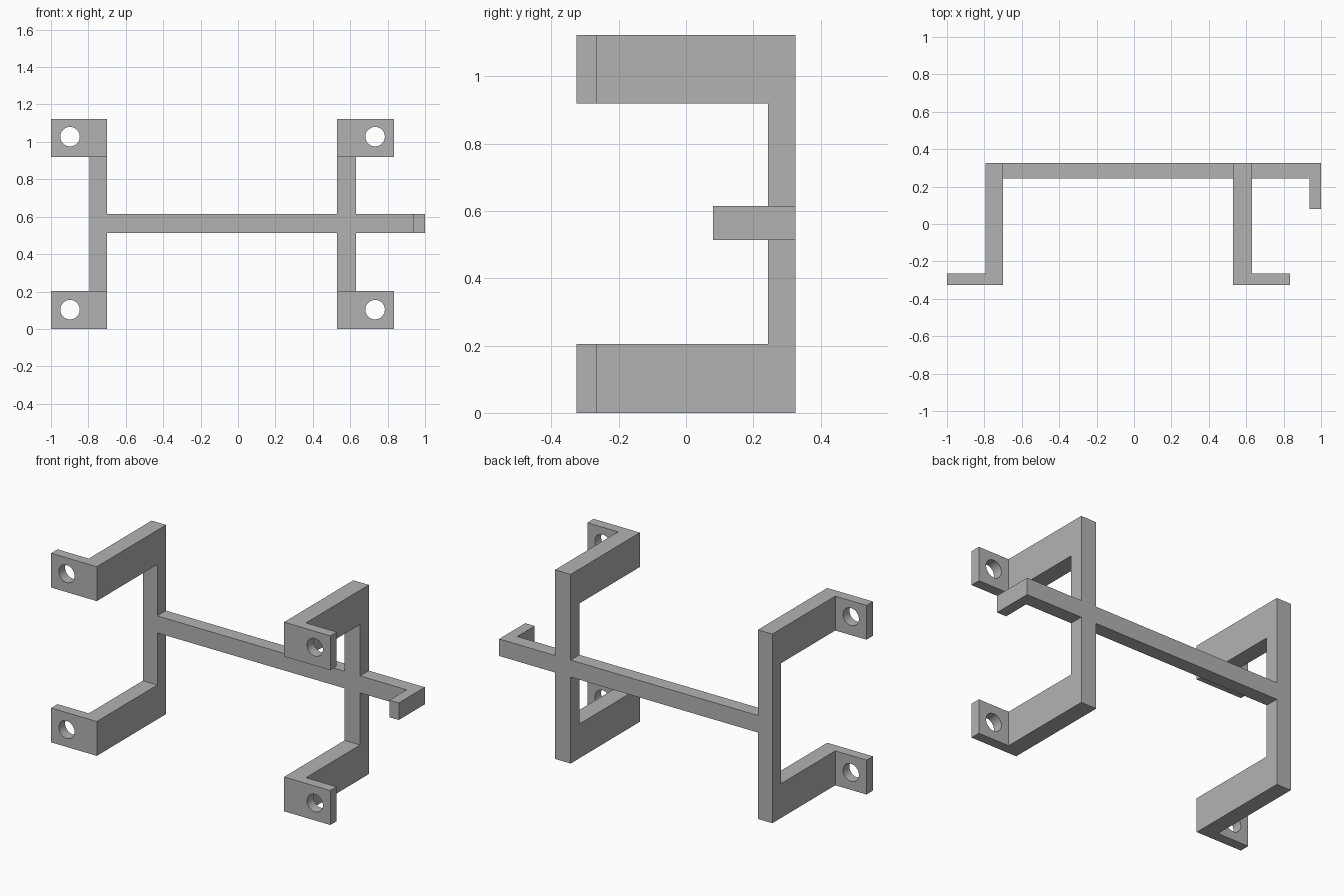
import bpy
import bmesh
from mathutils import Matrix, Vector

if "Cube" in bpy.data.objects:
    bpy.data.objects.remove(bpy.data.objects["Cube"], do_unlink=True)

grey = bpy.data.materials.new("light grey")
grey.use_nodes = True
colour = (0.45, 0.45, 0.45, 1)
grey.diffuse_color = colour
grey.node_tree.nodes["Principled BSDF"].inputs["Base Color"].default_value = colour

# Main dimensions
FRONT, BACK, TOP = -0.325, 0.325, 1.123
POST_Y, TAB_Y = 0.243, -0.265
ARM_H = 0.204
BAR_LOW, BAR_HIGH = 0.513, 0.614
HOLE_R = 0.052


def finish(name, bm):
    bmesh.ops.recalc_face_normals(bm, faces=bm.faces)
    mesh = bpy.data.meshes.new(name)
    bm.to_mesh(mesh)
    bm.free()
    mesh.materials.append(grey)
    obj = bpy.data.objects.new(name, mesh)
    bpy.context.collection.objects.link(obj)
    return obj


def prism(name, points, offset):
    """Extrude a flat outline along an offset."""
    bm = bmesh.new()
    face = bm.faces.new([bm.verts.new(p) for p in points])
    out = bmesh.ops.extrude_face_region(bm, geom=[face])
    moved = [v for v in out["geom"] if isinstance(v, bmesh.types.BMVert)]
    bmesh.ops.translate(bm, verts=moved, vec=Vector(offset))
    return finish(name, bm)


def box(name, x, y, z):
    outline = [(x[0], y[0], z[0]), (x[1], y[0], z[0]),
               (x[1], y[1], z[0]), (x[0], y[1], z[0])]
    return prism(name, outline, (0, 0, z[1] - z[0]))


def combine(target, tool, operation):
    """Apply a boolean and discard its tool."""
    tool.hide_render = True
    mod = target.modifiers.new(operation, "BOOLEAN")
    mod.operation, mod.solver, mod.object = operation, "EXACT", tool
    bpy.context.view_layer.objects.active = target
    bpy.ops.object.modifier_apply(modifier=mod.name)
    bpy.data.objects.remove(tool, do_unlink=True)


# Cross bar with its forward hook
hook_outline = [(-0.75, POST_Y), (0.938, POST_Y), (0.938, 0.08),
                (1, 0.08), (1, BACK), (-0.75, BACK)]
frame = prism("mounting_frame", [(x, y, BAR_LOW) for x, y in hook_outline],
              (0, 0, BAR_HIGH - BAR_LOW))

# Each C-shaped bracket has two arms ending in drilled side tabs
c_outline = [(FRONT, 0), (BACK, 0), (BACK, TOP), (FRONT, TOP),
             (FRONT, TOP - ARM_H), (POST_Y, TOP - ARM_H),
             (POST_Y, ARM_H), (FRONT, ARM_H)]
brackets = [("right", -0.795, -0.7, (-1, -0.75)),
            ("left", 0.53, 0.632, (0.58, 0.834))]
for side, x0, x1, tab_x in brackets:
    bracket = prism(side + "_bracket", [(x0, y, z) for y, z in c_outline],
                    (x1 - x0, 0, 0))
    for low in (0, TOP - ARM_H):
        combine(bracket, box("tab", tab_x, (FRONT, TAB_Y), (low, low + ARM_H)), "UNION")
    combine(frame, bracket, "UNION")

# Screw holes
for x in (-0.898, 0.733):
    for z in (0.103, 1.028):
        bm = bmesh.new()
        turn = Matrix.Translation((x, TAB_Y, z)) @ Matrix.Rotation(1.5707963, 4, "X")
        bmesh.ops.create_cone(bm, cap_ends=True, segments=40, radius1=HOLE_R,
                              radius2=HOLE_R, depth=0.3, matrix=turn)
        combine(frame, finish("hole_cutter", bm), "DIFFERENCE")

bpy.ops.object.select_all(action="DESELECT")
frame.select_set(True)
bpy.context.view_layer.objects.active = frame
bpy.ops.object.shade_smooth_by_angle()
